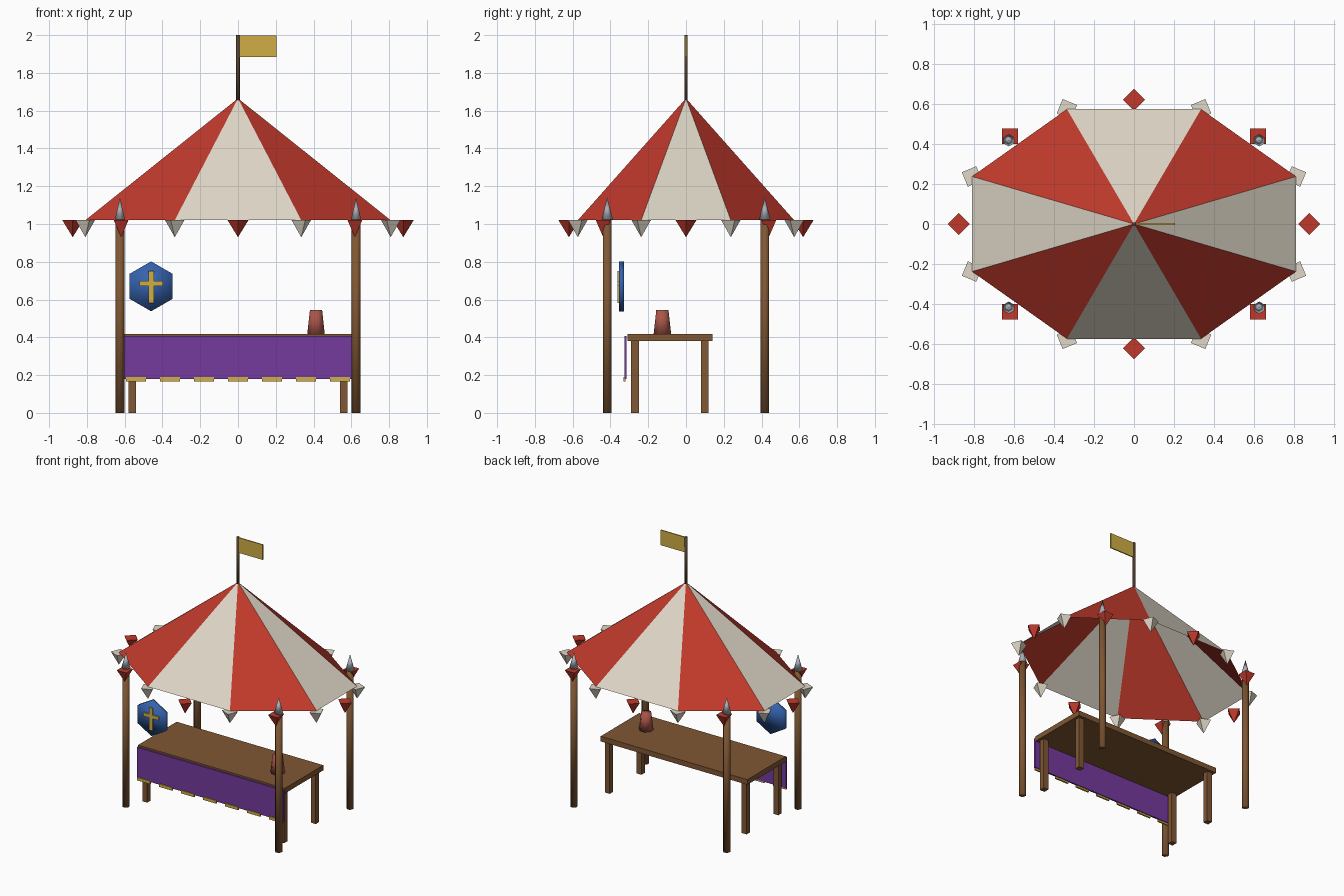
import bpy, bmesh, math
from mathutils import Matrix, Vector

if "Cube" in bpy.data.objects:
    bpy.data.objects.remove(bpy.data.objects["Cube"])


def mat(name, hexcode):
    """Flat material from an sRGB hex code, stored as linear values."""
    c = [int(hexcode[i:i + 2], 16) / 255 for i in (0, 2, 4)]
    c = [v / 12.92 if v <= 0.04045 else ((v + 0.055) / 1.055) ** 2.4 for v in c]
    m = bpy.data.materials.new(name)
    m.diffuse_color = (*c, 1)
    m.use_nodes = True
    m.node_tree.nodes["Principled BSDF"].inputs["Base Color"].default_value = m.diffuse_color
    return m


RED = mat("red_canvas", "C0392B")
CREAM = mat("cream_canvas", "E0D8C8")
WOOD = mat("brown_wood", "805733")
DARK = mat("dark_wood", "54412F")
PURPLE = mat("purple_cloth", "753A9E")
GOLD = mat("gold", "D0AE45")
BLUE = mat("blue_enamel", "3563B0")
SILVER = mat("silver_metal", "A9AFB6")
CLAY = mat("clay", "A85548")


def finish(name, bm, mats, smooth=False):
    bmesh.ops.recalc_face_normals(bm, faces=bm.faces)
    me = bpy.data.meshes.new(name)
    for f in bm.faces:
        f.smooth = smooth
    bm.to_mesh(me)
    bm.free()
    for m in mats:
        me.materials.append(m)
    ob = bpy.data.objects.new(name, me)
    bpy.context.collection.objects.link(ob)
    return ob


def box(name, x, y, z, m):
    """Box from (min, max) pairs."""
    bm = bmesh.new()
    bmesh.ops.create_cube(bm, size=1)
    for v in bm.verts:
        v.co = Vector([(a + b) / 2 + (b - a) * c for (a, b), c in zip((x, y, z), v.co)])
    return finish(name, bm, [m])


def taper(name, loc, r0, r1, h, n, m, turn=0, smooth=False, tilt=None):
    """n-sided prism or cone rising h from loc; a zero radius makes a point."""
    bm = bmesh.new()

    def ring(r, z):
        if r == 0:
            return [bm.verts.new((0, 0, z))]
        return [bm.verts.new((r * math.cos(turn + math.tau * i / n),
                              r * math.sin(turn + math.tau * i / n), z)) for i in range(n)]
    low, high = ring(r0, 0), ring(r1, h)
    for i in range(n):
        j = (i + 1) % n
        if r1 == 0:
            bm.faces.new((low[i], low[j], high[0]))
        elif r0 == 0:
            bm.faces.new((low[0], high[j], high[i]))
        else:
            bm.faces.new((low[i], low[j], high[j], high[i]))
    for r in (low, high):
        if len(r) > 1:
            bm.faces.new(r)
    if tilt:
        bm.transform(tilt)
    bm.transform(Matrix.Translation(loc))
    return finish(name, bm, [m], smooth)


# Canopy: open eight-sided cone, squashed in y, panels alternating by direction
RX, RY, EAVE, APEX = 0.875, 0.62, 1.02, 1.665
bm = bmesh.new()
tip = bm.verts.new((0, 0, APEX))
rim = [bm.verts.new((RX * math.cos(math.pi * (i - 0.5) / 4),
                     RY * math.sin(math.pi * (i - 0.5) / 4), EAVE)) for i in range(8)]
for i in range(8):
    f = bm.faces.new((rim[i], rim[(i + 1) % 8], tip))
    f.material_index = i % 2
finish("canopy", bm, [CREAM, RED])

# Pointed pennants around the eaves
for i in range(16):
    a = math.tau * i / 16
    taper(f"pennant_{i}", (RX * math.cos(a), RY * math.sin(a), 0.93), 0, 0.055, 0.09, 4,
          CREAM if i % 2 else RED, turn=a)

# Corner posts with metal spikes, and table legs
for sx in (-1, 1):
    for sy in (-1, 1):
        tag = ("left" if sx < 0 else "right") + ("_front" if sy < 0 else "_back")
        x, y = 0.625 * sx, 0.417 * sy
        taper("post_" + tag, (x, y, 0), 0.025, 0.025, 1.03, 8, WOOD, math.pi / 8, True)
        taper("post_spike_" + tag, (x, y, 1.025), 0.03, 0, 0.115, 6, SILVER, math.pi / 6, True)
        lx, ly = 0.56 * sx, -0.085 + 0.185 * sy
        box("table_leg_" + tag, (lx - 0.02, lx + 0.02), (ly - 0.02, ly + 0.02), (0, 0.385), WOOD)

# Flag on its pole
taper("flag_pole", (0, 0, 1.655), 0.01, 0.01, 0.345, 6, DARK, 0, True)
box("flag", (0.005, 0.205), (-0.004, 0.004), (1.885, 1.997), GOLD)

# Table top, front cloth and fringe
box("table_top", (-0.6, 0.6), (-0.31, 0.14), (0.38, 0.418), WOOD)
box("table_cloth", (-0.6, 0.6), (-0.326, -0.314), (0.18, 0.408), PURPLE)
for i in range(7):
    x = 0.18 * (i - 3)
    box(f"cloth_fringe_{i}", (x - 0.054, x + 0.054), (-0.332, -0.32), (0.167, 0.189), GOLD)

# Cup on the table
taper("cup", (0.413, -0.125, 0.418), 0.05, 0.035, 0.127, 8, CLAY, math.pi / 8, True)

# Hexagonal shield sign with a cross
taper("shield_sign", (-0.46, -0.329, 0.67), 0.132, 0.132, 0.025, 6, BLUE, math.pi / 6, True,
      Matrix.Rotation(math.pi / 2, 4, 'X'))
box("cross_upright", (-0.474, -0.446), (-0.363, -0.353), (0.583, 0.75), GOLD)
box("cross_bar", (-0.522, -0.398), (-0.362, -0.353), (0.673, 0.699), GOLD)
